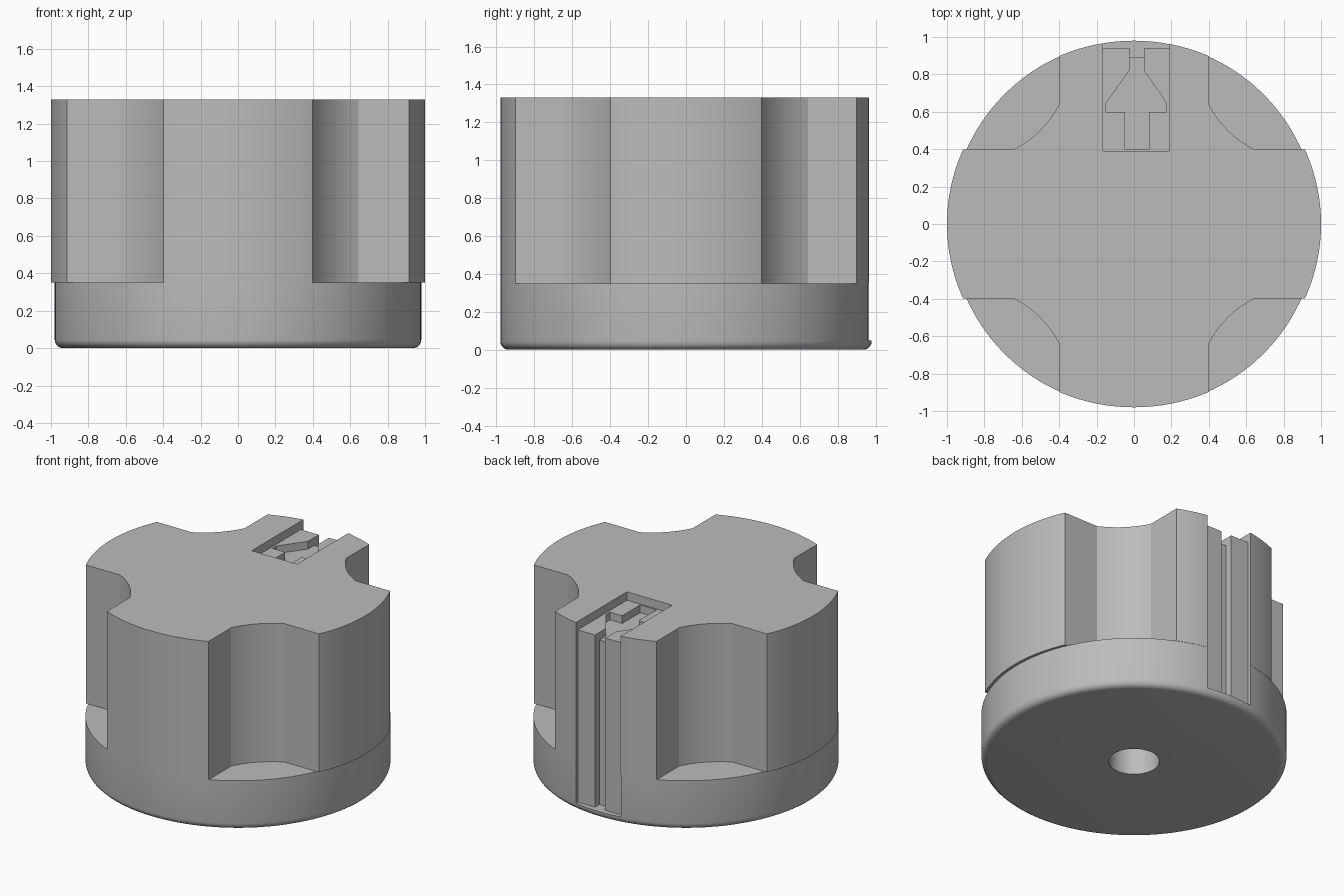
import bpy, bmesh, math

cube = bpy.data.objects.get("Cube")
if cube:
    bpy.data.objects.remove(cube, do_unlink=True)

grey = bpy.data.materials.new("plain_grey")
grey.use_nodes = True
grey.diffuse_color = (0.5, 0.5, 0.5, 1)
grey.node_tree.nodes["Principled BSDF"].inputs["Base Color"].default_value = (0.5, 0.5, 0.5, 1)


def prism(name, outline, z0, z1, rim=0):
    """Extrude a closed outline from z0 to z1, optionally rounding the bottom rim."""
    bm = bmesh.new()
    bottom = bm.faces.new([bm.verts.new((x, y, z0)) for x, y in outline])
    rim_edges = list(bottom.edges)
    new = bmesh.ops.extrude_face_region(bm, geom=[bottom], use_keep_orig=True)["geom"]
    bmesh.ops.translate(bm, vec=(0, 0, z1 - z0),
                        verts=[v for v in new if isinstance(v, bmesh.types.BMVert)])
    if rim:
        bmesh.ops.bevel(bm, geom=rim_edges, offset=rim, segments=5,
                        profile=0.5, affect='EDGES')
    bmesh.ops.recalc_face_normals(bm, faces=bm.faces)
    mesh = bpy.data.meshes.new(name)
    bm.to_mesh(mesh)
    bm.free()
    mesh.materials.append(grey)
    obj = bpy.data.objects.new(name, mesh)
    bpy.context.collection.objects.link(obj)
    return obj


def oval(rx, ry, count=128):
    steps = [math.tau * i / count for i in range(count)]
    return [(rx * math.cos(a), ry * math.sin(a)) for a in steps]


def box(x0, x1, y0, y1):
    return [(x0, y0), (x1, y0), (x1, y1), (x0, y1)]


def cut(obj, cutters):
    bpy.ops.object.select_all(action='DESELECT')
    bpy.context.view_layer.objects.active = obj
    obj.select_set(True)
    for cutter in cutters:
        mod = obj.modifiers.new("cut", 'BOOLEAN')
        mod.operation = 'DIFFERENCE'
        mod.solver = 'EXACT'
        mod.object = cutter
        bpy.ops.object.modifier_apply(modifier=mod.name)
    bpy.ops.object.shade_smooth_by_angle(angle=math.radians(25))


# Main parts: round base with a softened rim, and the grip above it
SEAM, TOP, ABOVE = 0.35, 1.33, 1.6
base = prism("knob_base", oval(0.98, 0.98), 0, SEAM, rim=0.045)
grip = prism("knob_grip", oval(1.0, 0.98), SEAM, TOP)

# Finger scoops: straight side walls joined by a concave arc
INNER, OUT, CENTRE, RADIUS = 0.4, 1.3, 0.89, 0.55
start = math.pi + math.asin((CENTRE - 0.645) / RADIUS)
end = 1.5 * math.pi - (start - math.pi)
scoop = [(OUT, OUT), (INNER, OUT)]
for i in range(17):
    a = start + (end - start) * i / 16
    scoop.append((CENTRE + RADIUS * math.cos(a), CENTRE + RADIUS * math.sin(a)))
scoop.append((OUT, INNER))
scoops = [prism("scoop_cutter", [(x * sx, y * sy) for x, y in scoop], 0.2, ABOVE)
          for sx in (-1, 1) for sy in (-1, 1)]

# Rear channel, its inner groove, and the sunken pointer in the top pocket
L, R, GL, GR = -0.165, 0.19, -0.025, 0.055
channel = prism("channel_cutter", box(L, R, 0.94, OUT), 0.05, ABOVE)
groove = prism("groove_cutter", box(GL, GR, 0.89, OUT), 0.05, ABOVE)
pocket = prism("pocket_cutter", box(L, R, 0.39, OUT), 1.27, ABOVE)
pointer = prism("pointer_cutter", [
    (-0.05, 0.4), (0.08, 0.4), (0.08, 0.6), (0.175, 0.6), (0.175, 0.645), (GR, 0.82),
    (GR, OUT), (GL, OUT), (GL, 0.82), (-0.15, 0.645), (-0.15, 0.6), (-0.05, 0.6)],
    1.215, ABOVE)

# Shaft hole from below
hole = prism("shaft_hole_cutter", oval(0.163, 0.163, 48), -0.2, 0.8)

cut(base, [channel, groove, hole])
cut(grip, scoops + [channel, groove, pocket, pointer, hole])

for cutter in scoops + [channel, groove, pocket, pointer, hole]:
    bpy.data.objects.remove(cutter, do_unlink=True)
